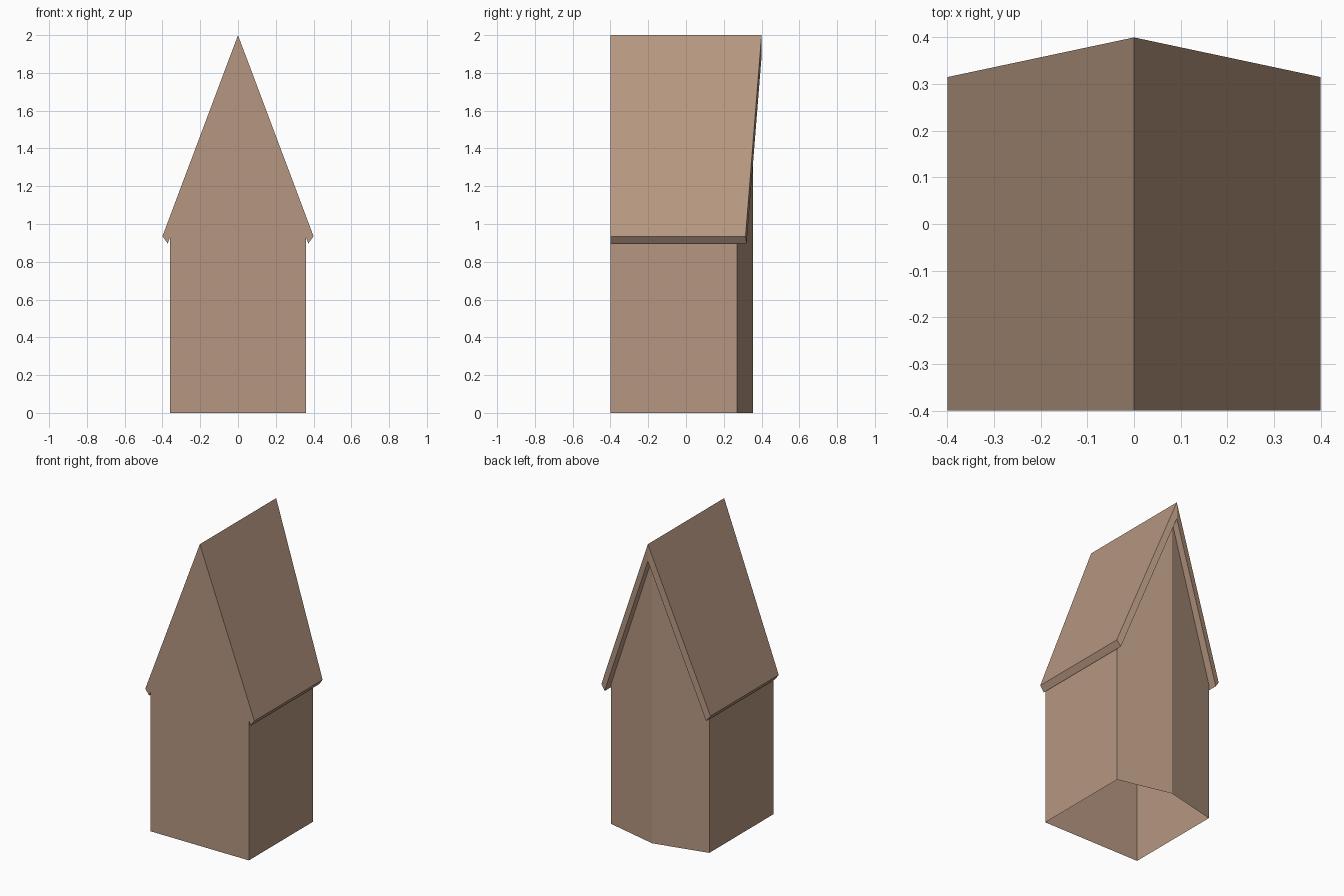
import bpy, bmesh

if "Cube" in bpy.data.objects:
    bpy.data.objects.remove(bpy.data.objects["Cube"])

SLOPE = 2.66        # roof pitch
SOFFIT_PEAK = 1.887  # height of the roof underside at the ridge
FRONT = -0.4

mat = bpy.data.materials.new("brown")
mat.diffuse_color = (0.47, 0.31, 0.22, 1)
mat.use_nodes = True
mat.node_tree.nodes["Principled BSDF"].inputs["Base Color"].default_value = mat.diffuse_color


def finish(bm, name, recalc=False):
    if recalc:
        bmesh.ops.recalc_face_normals(bm, faces=bm.faces)
    mesh = bpy.data.meshes.new(name)
    bm.to_mesh(mesh)
    bm.free()
    mesh.materials.append(mat)
    obj = bpy.data.objects.new(name, mesh)
    bpy.context.collection.objects.link(obj)
    return obj


# Walls: thin shell, open underneath, shallow pointed back, top follows the roof
footprint = [(0, FRONT), (0.36, FRONT), (0.36, 0.27),
             (0, 0.355), (-0.36, 0.27), (-0.36, FRONT)]
bm = bmesh.new()
low = [bm.verts.new((x, y, 0)) for x, y in footprint]
high = [bm.verts.new((x, y, SOFFIT_PEAK - SLOPE * abs(x))) for x, y in footprint]
for i in range(6):
    j = (i + 1) % 6
    bm.faces.new((low[i], low[j], high[j], high[i]))
finish(bm, "walls")

# Roof: chevron profile, flush at the front, back edge swept out to the ridge
profile = [(-0.4, 0.935), (0, 2.0), (0.4, 0.935),
           (0.372, 0.897), (0, SOFFIT_PEAK), (-0.372, 0.897)]
bm = bmesh.new()
front = [bm.verts.new((x, FRONT, z)) for x, z in profile]
back = [bm.verts.new((x, 0.4 - 0.2125 * abs(x), z)) for x, z in profile]
for i in range(6):
    j = (i + 1) % 6
    bm.faces.new((front[i], front[j], back[j], back[i]))
for ring in (front, back):
    bm.faces.new((ring[0], ring[1], ring[4], ring[5]))
    bm.faces.new((ring[1], ring[2], ring[3], ring[4]))
finish(bm, "roof", recalc=True)
